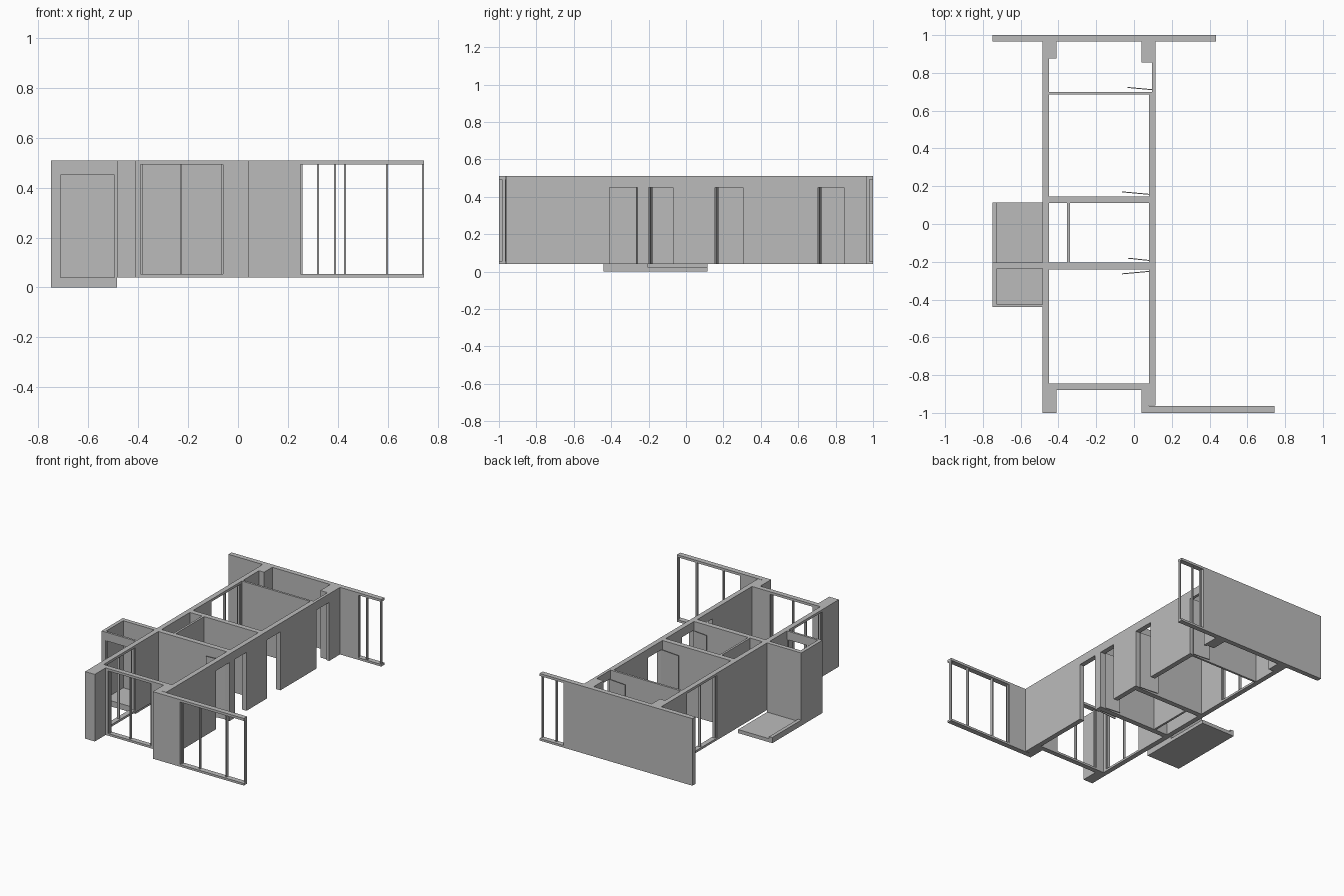
import bpy, bmesh, math
from mathutils import Matrix, Vector

cube = bpy.data.objects.get("Cube")
if cube:
    bpy.data.objects.remove(cube)

# One plaster grey for everything
grey = bpy.data.materials.new("plaster_grey")
grey.use_nodes = True
colour = (0.5, 0.5, 0.5, 1)
grey.diffuse_color = colour
grey.node_tree.nodes["Principled BSDF"].inputs["Base Color"].default_value = colour

FLOOR, TOP = 0.04, 0.51
DOOR_TOP = 0.45
SILL, HEAD = 0.055, 0.493


def build(name, boxes):
    """One object from a list of (x0, x1, y0, y1, z0, z1) boxes."""
    bm = bmesh.new()
    for x0, x1, y0, y1, z0, z1 in boxes:
        size = Matrix.Diagonal((x1 - x0, y1 - y0, z1 - z0, 1))
        centre = Vector((x0 + x1, y0 + y1, z0 + z1)) / 2
        bmesh.ops.create_cube(bm, size=1, matrix=Matrix.Translation(centre) @ size)
    mesh = bpy.data.meshes.new(name)
    bm.to_mesh(mesh)
    bm.free()
    mesh.materials.append(grey)
    obj = bpy.data.objects.new(name, mesh)
    bpy.context.collection.objects.link(obj)
    return obj


def run_box(axis, s0, s1, t0, t1, z0, z1):
    """Box given by its range along a wall and its range across it."""
    return (s0, s1, t0, t1, z0, z1) if axis == "x" else (t0, t1, s0, s1, z0, z1)


def wall(name, axis, s0, s1, t0, t1, openings=()):
    """Straight wall; openings are (start, end, bottom, top) in order."""
    boxes, at = [], s0
    for a, b, bottom, top in openings:
        if a > at:
            boxes.append(run_box(axis, at, a, t0, t1, FLOOR, TOP))
        if bottom > FLOOR:
            boxes.append(run_box(axis, a, b, t0, t1, FLOOR, bottom))
        boxes.append(run_box(axis, a, b, t0, t1, top, TOP))
        at = b
    if at < s1:
        boxes.append(run_box(axis, at, s1, t0, t1, FLOOR, TOP))
    return build(name, boxes)


def mullions(name, axis, places, t0, t1, width=0.008):
    h = width / 2
    return build(name, [run_box(axis, p - h, p + h, t0, t1, SILL, HEAD) for p in places])


def window(a, b):
    return (a, b, SILL, HEAD)


def door(a, b):
    return (a, b, FLOOR, DOOR_TOP)


# Long side walls
wall("left_side_wall", "y", -1, 0.965, -0.485, -0.45,
     [window(-0.82, -0.49), window(0.35, 0.68)])
wall("right_side_wall", "y", -0.96, 0.70, 0.08, 0.115,
     [door(-0.41, -0.26), door(-0.2, -0.07), door(0.155, 0.305)])
wall("right_entry_wall", "y", 0.70, 0.965, 0.095, 0.115, [door(0.705, 0.845)])

# End walls with glazed wings
wall("front_wing_wall", "x", 0.04, 0.745, -1, -0.963, [window(0.25, 0.745)])
wall("back_wall", "x", -0.75, 0.435, 0.965, 1, [window(0.25, 0.435)])
mullions("front_wing_mullions", "x", [0.254, 0.389, 0.597, 0.741], -0.984, -0.966)
mullions("back_wing_mullions", "x", [0.254, 0.321, 0.43], 0.966, 0.982)

# Corner piers
wall("front_left_pier", "x", -0.45, -0.41, -1, -0.88)
wall("front_right_pier", "x", 0.04, 0.08, -0.963, -0.88)
wall("back_left_pier", "x", -0.45, -0.41, 0.875, 0.965)
wall("back_right_pier", "x", 0.04, 0.095, 0.855, 0.965)

# Cross walls and partitions
wall("front_room_wall", "x", -0.45, 0.08, -0.88, -0.845, [window(-0.39, -0.06)])
wall("front_middle_cross_wall", "x", -0.45, 0.08, -0.24, -0.203)
wall("back_middle_cross_wall", "x", -0.45, 0.08, 0.11, 0.146)
wall("entry_partition", "x", -0.45, 0.095, 0.685, 0.70)
wall("shaft_partition", "y", -0.203, 0.11, -0.355, -0.34)

# Sash uprights of the two-pane windows
mullions("front_room_sashes", "x", [-0.386, -0.228, -0.064], -0.872, -0.854)
for name, a, b in [("front", -0.82, -0.49), ("back", 0.35, 0.68)]:
    mullions("left_%s_sashes" % name, "y", [a + 0.004, (a + b) / 2, b - 0.004], -0.476, -0.458)

# Door leaves standing open
leaves = {
    "entry_door": ((0.095, 0.711), (-0.035, 0.723)),
    "back_room_door": ((0.08, 0.157), (-0.063, 0.17)),
    "bath_door": ((0.08, -0.193), (-0.033, -0.181)),
    "front_room_door": ((0.08, -0.251), (-0.063, -0.264)),
}
for name, (hinge, tip) in leaves.items():
    span = Vector(tip) - Vector(hinge)
    leaf = build(name, [(0, span.length, -0.0025, 0.0025, FLOOR, DOOR_TOP)])
    leaf.location = (hinge[0], hinge[1], 0)
    leaf.rotation_euler.z = math.atan2(span.y, span.x)

# Outside store and balcony on the left
build("balcony_slab", [(-0.75, -0.485, -0.44, -0.205, 0, FLOOR),
                       (-0.725, -0.485, -0.205, 0.115, 0, 0.025),
                       (-0.75, -0.725, -0.205, 0.115, 0, FLOOR)])
wall("store_outer_wall", "y", -0.425, -0.235, -0.75, -0.725)
wall("store_back_wall", "x", -0.75, -0.485, -0.235, -0.205)
wall("store_front_wall", "x", -0.75, -0.485, -0.44, -0.425, [door(-0.72, -0.487)])
build("store_door_jambs", [(x, x + 0.008, -0.436, -0.428, FLOOR, DOOR_TOP)
                           for x in (-0.72, -0.495)])
